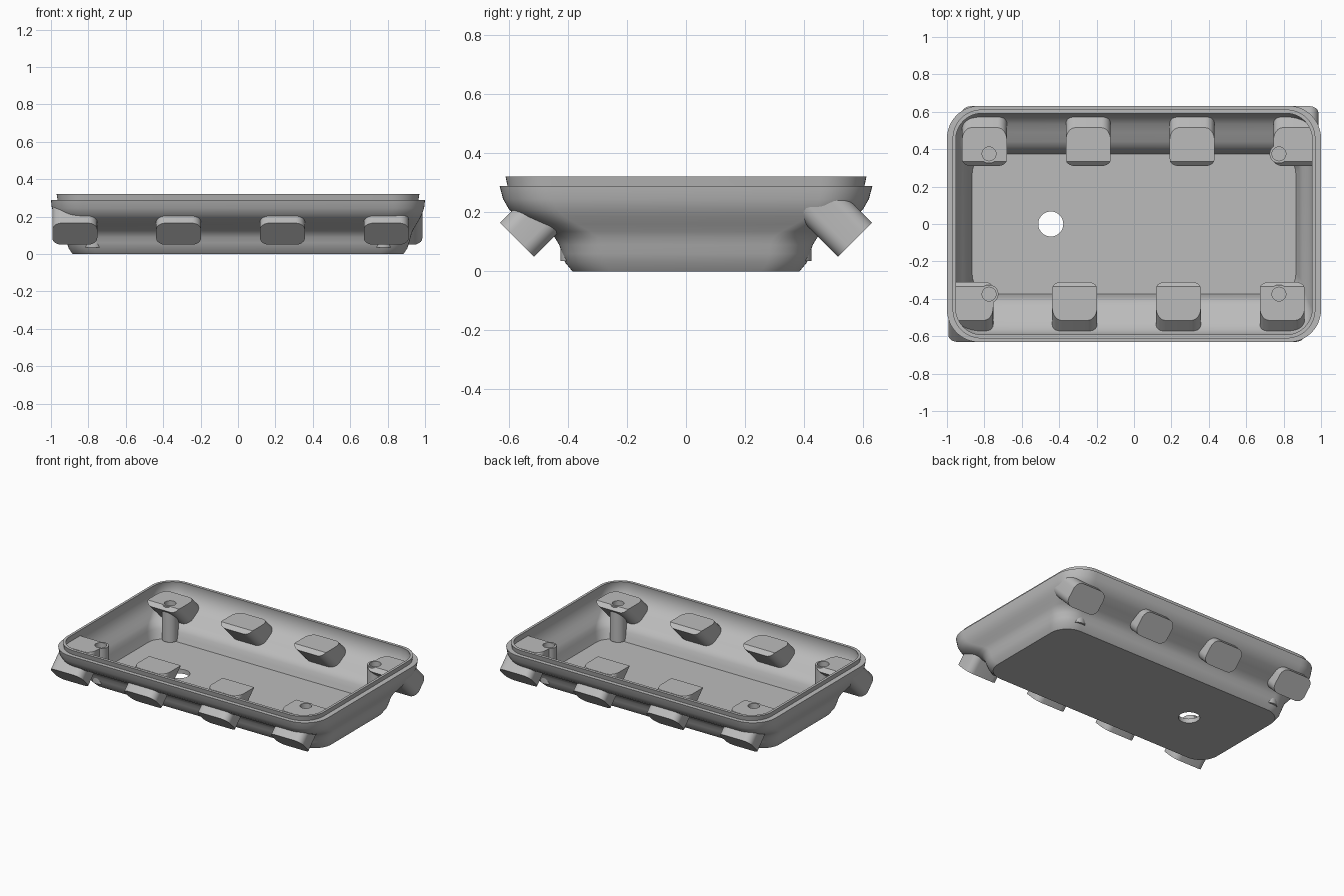
import bpy, bmesh, math
from mathutils import Matrix, Vector

if "Cube" in bpy.data.objects:
    bpy.data.objects.remove(bpy.data.objects["Cube"])

grey = bpy.data.materials.new("plain_grey")
grey.use_nodes = True
grey.diffuse_color = (0.5, 0.5, 0.5, 1)
grey.node_tree.nodes["Principled BSDF"].inputs["Base Color"].default_value = grey.diffuse_color


def rounded_rect(hx, hy, r, steps=12):
    """Outline of a rounded rectangle, counter-clockwise."""
    points = []
    for k, (sx, sy) in enumerate(((1, 1), (-1, 1), (-1, -1), (1, -1))):
        for i in range(steps + 1):
            a = math.pi / 2 * (k + i / steps)
            points.append((sx * (hx - r) + r * math.cos(a),
                           sy * (hy - r) + r * math.sin(a)))
    return points


def circle(r, steps=40):
    return [(r * math.cos(math.tau * i / steps), r * math.sin(math.tau * i / steps))
            for i in range(steps)]


def loft(rings):
    """Closed solid through (height, outline) rings."""
    bm = bmesh.new()
    loops = [[bm.verts.new((x, y, z)) for x, y in outline] for z, outline in rings]
    n = len(loops[0])
    for low, high in zip(loops, loops[1:]):
        for i in range(n):
            j = (i + 1) % n
            bm.faces.new((low[i], low[j], high[j], high[i]))
    bm.faces.new(loops[0][::-1])
    bm.faces.new(loops[-1])
    return bm


def finish(bm, name):
    bmesh.ops.recalc_face_normals(bm, faces=bm.faces)
    mesh = bpy.data.meshes.new(name)
    bm.to_mesh(mesh)
    bm.free()
    mesh.materials.append(grey)
    obj = bpy.data.objects.new(name, mesh)
    bpy.context.collection.objects.link(obj)
    return obj


def select_only(obj):
    bpy.ops.object.select_all(action='DESELECT')
    obj.select_set(True)
    bpy.context.view_layer.objects.active = obj


def smooth(obj):
    select_only(obj)
    bpy.ops.object.shade_smooth_by_angle(angle=math.radians(35))


def drill(obj, x, y, r, z0, z1):
    """Cut a round vertical hole."""
    cutter = finish(loft([(z0, circle(r)), (z1, circle(r))]), "drill")
    cutter.location = (x, y, 0)
    cutter.hide_render = True
    select_only(obj)
    mod = obj.modifiers.new("hole", 'BOOLEAN')
    mod.operation = 'DIFFERENCE'
    mod.solver = 'EXACT'
    mod.object = cutter
    bpy.context.view_layer.update()
    bpy.ops.object.modifier_apply(modifier=mod.name)
    bpy.data.objects.remove(cutter)


# Tray shell: wall sections as (height, half length, half width)
wall = [(0, .885, .385), (.03, .905, .41), (.06, .915, .42), (.09, .923, .43),
        (.115, .93, .445), (.135, .94, .475), (.16, .955, .525), (.185, .97, .57),
        (.21, .983, .6), (.245, .995, .62), (.29, 1, .632)]
rings = []
for z, hx, hy in wall:
    rings.append((z, rounded_rect(hx, hy, .13 + .15 * z)))
# Raised lip
rings.append((.29, rounded_rect(.965, .605, .15)))
rings.append((.322, rounded_rect(.97, .612, .155)))
rings.append((.322, rounded_rect(.953, .592, .14)))
# Inner wall down to the floor
for z, hx, hy in wall[:0:-1]:
    rings.append((z, rounded_rect(hx - .04, hy - .035, .1 + .15 * z)))
tray = finish(loft(rings), "tray_shell")
drill(tray, -.445, 0, .067, -.1, .1)
smooth(tray)

# Slanted blocks through the long walls, with level tops
TOP = .28
LENGTH = .29


def slanted_block(name, x, side):
    outline = rounded_rect(.12, .0815, .05, 8)
    bm = loft([(0, outline), (LENGTH, outline)])
    axis = Vector((0, -side, 1)).normalized()
    across = Vector((0, side, 1)).normalized()
    frame = Matrix((Vector((1, 0, 0)), across, axis)).transposed().to_4x4()
    bm.transform(Matrix.Translation((x, side * .5725, .1075)) @ frame)
    cut = bmesh.ops.bisect_plane(bm, geom=bm.verts[:] + bm.edges[:] + bm.faces[:],
                                 plane_co=(0, 0, TOP), plane_no=(0, 0, 1),
                                 clear_outer=True)
    edges = [e for e in cut["geom_cut"] if isinstance(e, bmesh.types.BMEdge)]
    bmesh.ops.holes_fill(bm, edges=edges, sides=0)
    return finish(bm, name)


POST_X, POST_Y, HOLE = .775, .375, .037
for side, label, shift in ((-1, "front", -.04), (1, "back", .033)):
    for i in range(4):
        x = shift + (i - 1.5) * .555
        block = slanted_block(f"{label}_block_{i + 1}", x, side)
        if i in (0, 3):
            px = math.copysign(POST_X, x)
            drill(block, px, side * POST_Y, HOLE, .2, .4)
            # Screw post under each corner block
            post = loft([(.035, circle(.05)), (TOP - .001, circle(.05))])
            bmesh.ops.translate(post, verts=post.verts, vec=(px, side * POST_Y, 0))
            hand = "right" if x < 0 else "left"
            post = finish(post, f"{label}_{hand}_screw_post")
            drill(post, px, side * POST_Y, HOLE, .2, .4)
            smooth(post)
        smooth(block)
